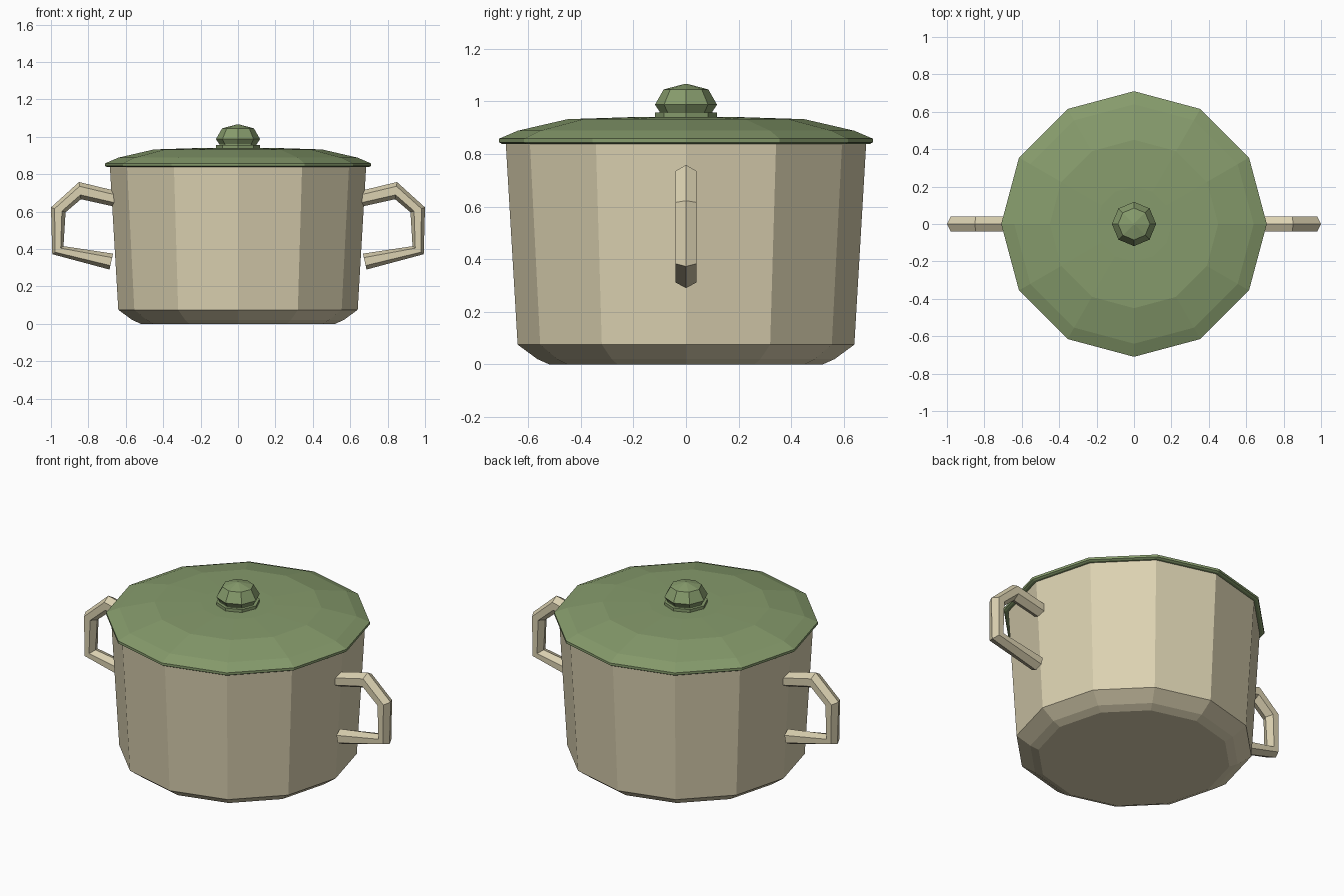
import bpy, bmesh, math

if "Cube" in bpy.data.objects:
    bpy.data.objects.remove(bpy.data.objects["Cube"])


def material(name, rgb):
    m = bpy.data.materials.new(name)
    m.diffuse_color = (*rgb, 1)
    m.use_nodes = True
    m.node_tree.nodes["Principled BSDF"].inputs["Base Color"].default_value = m.diffuse_color
    return m


cream = material("cream enamel", (0.71, 0.64, 0.44))
green = material("sage green", (0.24, 0.33, 0.15))


def skin(name, rings, mat):
    """Join equal closed rings of points into a capped solid."""
    bm = bmesh.new()
    loops = [[bm.verts.new(p) for p in ring] for ring in rings]
    n = len(loops[0])
    for a, b in zip(loops, loops[1:]):
        for i in range(n):
            j = (i + 1) % n
            bm.faces.new((a[i], a[j], b[j], b[i]))
    bm.faces.new(loops[0][::-1])
    bm.faces.new(loops[-1])
    bmesh.ops.recalc_face_normals(bm, faces=bm.faces)
    mesh = bpy.data.meshes.new(name)
    bm.to_mesh(mesh)
    bm.free()
    mesh.materials.append(mat)
    obj = bpy.data.objects.new(name, mesh)
    bpy.context.collection.objects.link(obj)
    return obj


def lathe(name, profile, sides, mat):
    """Turn a (radius, height) profile around the z axis."""
    step = math.tau / sides
    return skin(name, [[(r * math.cos(i * step), r * math.sin(i * step), z)
                        for i in range(sides)] for r, z in profile], mat)


def handle(name, side):
    """Hexagonal bar swept along inner and outer corner points (x, z)."""
    outer = [(0.66, 0.712), (0.85, 0.758), (1.0, 0.622), (0.993, 0.372), (0.687, 0.29)]
    inner = [(0.66, 0.626), (0.84, 0.666), (0.922, 0.596), (0.933, 0.415), (0.668, 0.375)]
    section = [(0, 0), (0.25, 0.04), (0.75, 0.04), (1, 0), (0.75, -0.04), (0.25, -0.04)]
    rings = [[(side * (o[0] + (i[0] - o[0]) * t), y, o[1] + (i[1] - o[1]) * t)
              for t, y in section] for o, i in zip(outer, inner)]
    return skin(name, rings, cream)


# Tapered pot with a chamfered foot
lathe("pot_body", [(0.52, 0), (0.565, 0.02), (0.64, 0.075), (0.685, 0.84)], 12, cream)

# Shallow domed lid
lathe("lid", [(0.70, 0.838), (0.71, 0.844), (0.71, 0.858), (0.64, 0.888),
              (0.45, 0.932), (0.2, 0.94)], 12, green)

# Faceted knob on a small collar
lathe("knob_collar", [(0.118, 0.935), (0.118, 0.957)], 8, green)
lathe("knob", [(0.1, 0.95), (0.1, 0.96), (0.118, 0.987), (0.085, 1.045), (0.005, 1.066)],
      8, green)

# Side handles
handle("right_handle", 1)
handle("left_handle", -1)
